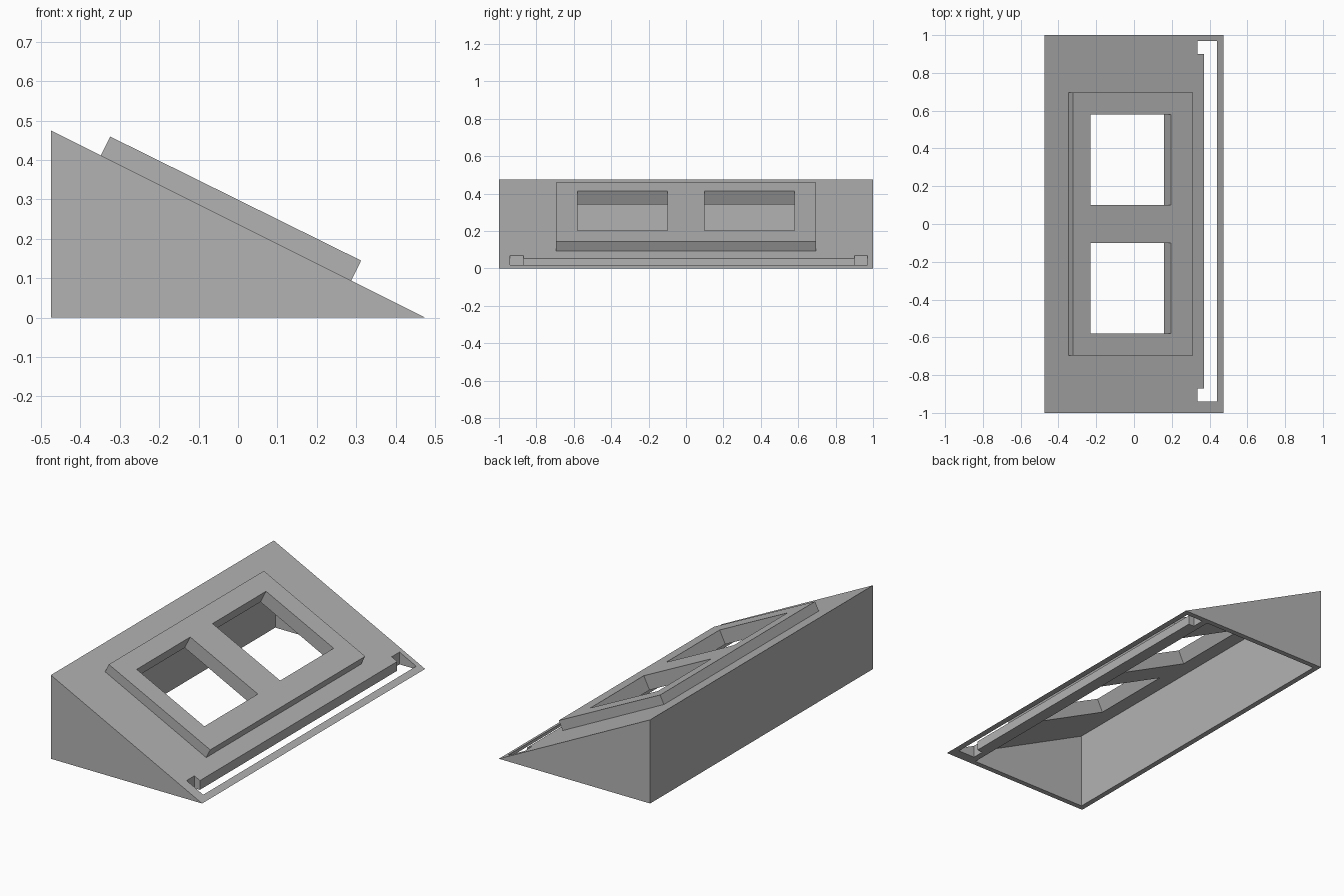
import bpy, bmesh, math
from mathutils import Matrix, Vector

if "Cube" in bpy.data.objects:
    bpy.data.objects.remove(bpy.data.objects["Cube"], do_unlink=True)

grey = bpy.data.materials.new("plain grey")
grey.use_nodes = True
colour = (0.45, 0.45, 0.45, 1)
grey.diffuse_color = colour
grey.node_tree.nodes["Principled BSDF"].inputs["Base Color"].default_value = colour

TILT = math.radians(26.3)
PANEL_TOP = Vector((-0.006, 0, 0.302))


def add_object(name, bm):
    bmesh.ops.recalc_face_normals(bm, faces=bm.faces)
    mesh = bpy.data.meshes.new(name)
    bm.to_mesh(mesh)
    bm.free()
    mesh.materials.append(grey)
    obj = bpy.data.objects.new(name, mesh)
    bpy.context.collection.objects.link(obj)
    return obj


def prism(name, profile, half_width):
    """Extrude an x-z profile along y."""
    bm = bmesh.new()
    face = bm.faces.new([bm.verts.new((x, -half_width, z)) for x, z in profile])
    new = bmesh.ops.extrude_face_region(bm, geom=[face])["geom"]
    verts = [v for v in new if isinstance(v, bmesh.types.BMVert)]
    bmesh.ops.translate(bm, verts=verts, vec=(0, 2 * half_width, 0))
    return add_object(name, bm)


def box(name, low, high, matrix=Matrix.Identity(4)):
    low, high = Vector(low), Vector(high)
    bm = bmesh.new()
    bmesh.ops.create_cube(bm, size=1)
    bmesh.ops.scale(bm, verts=bm.verts, vec=high - low)
    bmesh.ops.translate(bm, verts=bm.verts, vec=(low + high) / 2)
    bm.transform(matrix)
    return add_object(name, bm)


def cut(target, cutters):
    """Subtract the cutters and bake the result into the mesh."""
    for cutter in cutters:
        cutter.hide_render = True
        mod = target.modifiers.new("cut", "BOOLEAN")
        mod.operation = "DIFFERENCE"
        mod.solver = "EXACT"
        mod.object = cutter
    bpy.context.view_layer.update()
    graph = bpy.context.evaluated_depsgraph_get()
    mesh = bpy.data.meshes.new_from_object(target.evaluated_get(graph))
    target.modifiers.clear()
    target.data = mesh


# Wedge housing and its hollow, open underneath
housing = prism("wedge_housing", [(-0.475, 0), (0.475, 0), (-0.475, 0.475)], 1)
hollow = prism("hollow_cutter",
               [(-0.445, -0.1), (0.3, -0.1), (0.3, 0.0605), (-0.445, 0.433)], 0.97)

# Raised panel lying on the slope
slope = Matrix.Translation(PANEL_TOP) @ Matrix.Rotation(TILT, 4, "Y")
panel = box("raised_panel", (-0.355, -0.695, -0.066), (0.355, 0.695, 0), slope)

# Two windows through the panel and the slope
windows = [box("window_cutter", (-0.25, y, -0.14), (0.224, y + 0.48, 0.1), slope)
           for y in (-0.58, 0.1)]

# Long slot near the low edge, with a notch at each end
slot = [box("slot_cutter", (0.37, -0.94, -0.1), (0.44, 0.97, 0.2))]
slot += [box("notch_cutter", (0.335, y, -0.1), (0.405, y + 0.07, 0.2))
         for y in (-0.94, 0.9)]

cut(housing, [hollow] + windows + slot)
cut(panel, windows)

for cutter in [hollow] + windows + slot:
    bpy.data.objects.remove(cutter, do_unlink=True)
